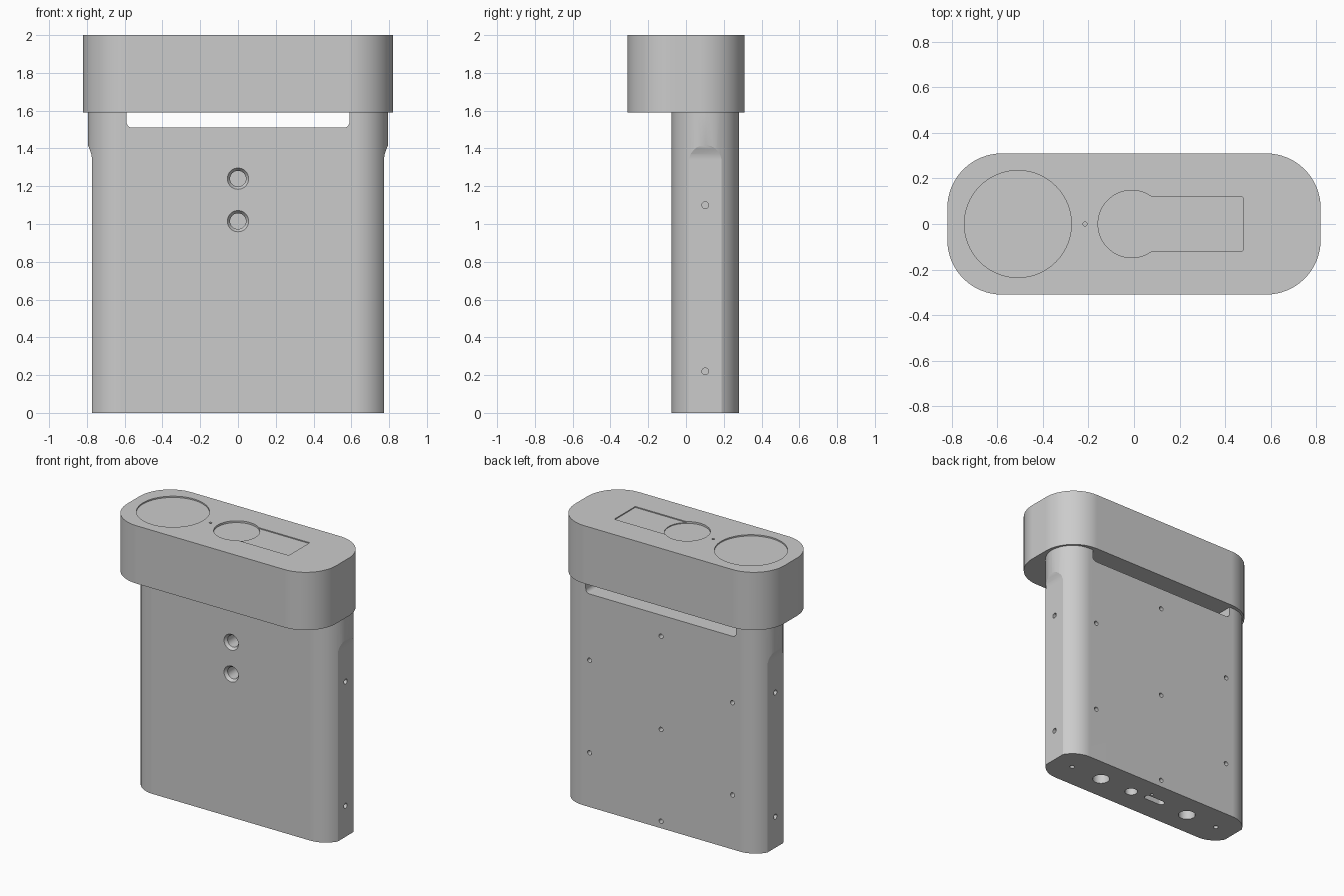
import bpy, bmesh, math
from mathutils import Matrix, Vector

if "Cube" in bpy.data.objects:
    bpy.data.objects.remove(bpy.data.objects["Cube"])

UP = Matrix.Identity(4)
BACKWARD = Matrix.Rotation(-math.pi / 2, 4, 'X')   # extrudes toward +y
FORWARD = Matrix.Rotation(math.pi / 2, 4, 'X')     # extrudes toward -y
SIDE = Matrix.Rotation(math.pi / 2, 4, 'Y')        # extrudes toward +x


def rounded(w, h, r, n=12):
    """Rounded rectangle outline centred on the origin."""
    pts = []
    for i, (sx, sy) in enumerate([(1, 1), (-1, 1), (-1, -1), (1, -1)]):
        for k in range(n + 1):
            a = math.pi / 2 * (i + k / n)
            p = Vector((sx * (w / 2 - r) + r * math.cos(a),
                        sy * (h / 2 - r) + r * math.sin(a)))
            if not pts or (p - pts[-1]).length > 1e-5:
                pts.append(p)
    if (pts[0] - pts[-1]).length < 1e-5:
        pts.pop()
    return pts


def circle(r, n=8):
    return rounded(2 * r, 2 * r, r, n)


def prism(name, outline, depth, loc, turn=UP, end_scale=1.0):
    """Extrude an outline along the turned z axis."""
    bm = bmesh.new()
    low = [bm.verts.new((x, y, 0)) for x, y in outline]
    top = [bm.verts.new((x * end_scale, y * end_scale, depth)) for x, y in outline]
    bm.faces.new(low)
    bm.faces.new(top)
    for i in range(len(low)):
        j = (i + 1) % len(low)
        bm.faces.new((low[i], low[j], top[j], top[i]))
    bm.transform(Matrix.Translation(loc) @ turn)
    bmesh.ops.recalc_face_normals(bm, faces=bm.faces)
    me = bpy.data.meshes.new(name)
    bm.to_mesh(me)
    bm.free()
    ob = bpy.data.objects.new(name, me)
    bpy.context.scene.collection.objects.link(ob)
    return ob


def cut(target, *args, **kw):
    """Subtract a prism from the target and discard the cutter."""
    cutter = prism("cutter", *args, **kw)
    cutter.hide_render = True
    mod = target.modifiers.new("cut", 'BOOLEAN')
    mod.operation = 'DIFFERENCE'
    mod.solver = 'EXACT'
    mod.object = cutter
    bpy.context.view_layer.objects.active = target
    bpy.ops.object.modifier_apply(modifier=mod.name)
    bpy.data.objects.remove(cutter)


# Flat upright body with round ends
Y = 0.102
BODY_FRONT, BODY_BACK = -0.076, 0.28
body = prism("body", rounded(1.59, 0.356, 0.1779, 14), 1.60, (0, Y, 0))

# Flats milled into both ends, running out below the head
flat = [(0.772, -0.1), (0.95, -0.1), (0.95, 1.44), (0.81, 1.44), (0.796, 1.42),
        (0.785, 1.395), (0.777, 1.37), (0.772, 1.34)]
for s in (1, -1):
    cut(body, [(s * x, z) for x, z in flat], 0.6, (0, 0.4, 0), FORWARD)

# Through slot under the head
cut(body, rounded(1.18, 0.3, 0.03, 6), 0.8, (0, -0.3, 1.66), BACKWARD)

# Two chamfered sockets in the front
for z in (1.24, 1.015):
    cut(body, circle(0.042), 0.2, (0, BODY_FRONT - 0.01, z), BACKWARD)
    cut(body, circle(0.06), 0.025, (0, BODY_FRONT - 0.005, z), BACKWARD, end_scale=0.7)

# Screw holes in the back
for x, z in [(0, 1.36), (0, 0.70), (0, 0.05), (0.56, 1.04), (0.56, 0.385),
             (-0.56, 1.04), (-0.56, 0.385)]:
    cut(body, circle(0.016, 4), 0.08, (x, BODY_BACK + 0.01, z), FORWARD)

# Screw holes in the end flats
for z in (1.10, 0.22):
    for x in (0.71, -0.81):
        cut(body, circle(0.018, 4), 0.10, (x, Y, z), SIDE)

# Connector openings in the bottom
for x, y, r in [(0.62, Y, 0.016), (-0.62, Y, 0.016), (0.37, Y, 0.056),
                (-0.37, Y, 0.056), (0.11, Y, 0.042), (-0.02, 0.16, 0.01)]:
    cut(body, circle(r), 0.11, (x, y, -0.01))
cut(body, rounded(0.16, 0.046, 0.0225, 6), 0.11, (-0.08, 0.115, -0.01))

# Wide rounded head
head = prism("head", rounded(1.64, 0.62, 0.24, 16), 0.41, (0, 0, 1.59))

# Shallow insets in the top: display window, two round covers, pinhole
cut(head, rounded(0.48, 0.235, 0.004, 2), 0.05, (0.24, 0, 1.993))
cut(head, circle(0.148, 16), 0.05, (-0.01, 0, 1.987))
cut(head, circle(0.235, 20), 0.05, (-0.51, 0, 1.991))
cut(head, circle(0.009, 4), 0.05, (-0.215, 0, 1.97))

# Smooth shading on the rounded walls, flats kept crisp
for ob in (body, head):
    bpy.ops.object.select_all(action='DESELECT')
    ob.select_set(True)
    bpy.context.view_layer.objects.active = ob
    bpy.ops.object.shade_smooth_by_angle(angle=math.radians(25))
    ob.modifiers.new("flat_normals", 'WEIGHTED_NORMAL').keep_sharp = True
